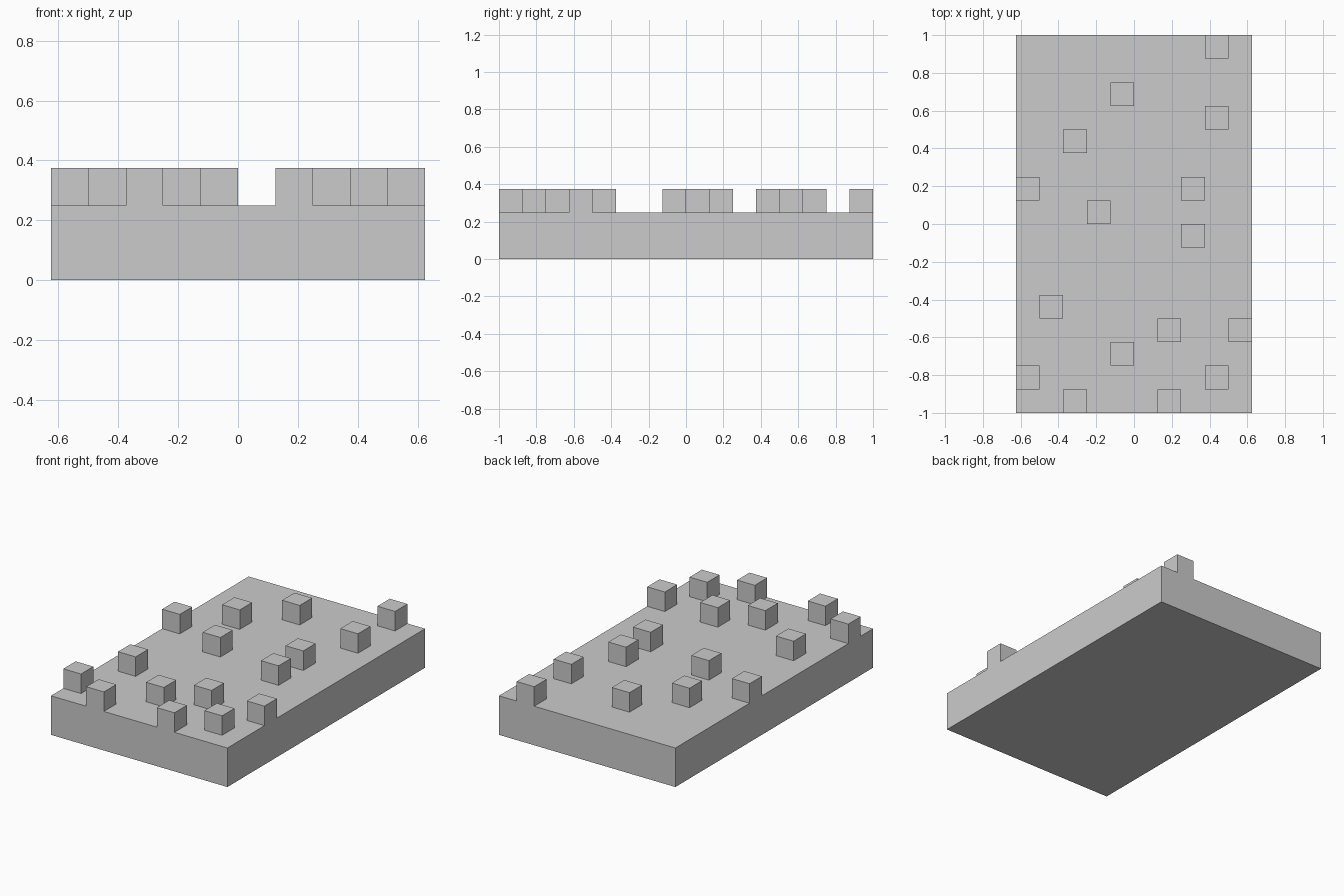
import bpy, bmesh
from mathutils import Matrix, Vector

if "Cube" in bpy.data.objects:
    bpy.data.objects.remove(bpy.data.objects["Cube"])

U = 0.125                      # grid unit: stud width and height
NX, NY = 10, 16                # plate size in units
BASE = 2 * U                   # plate thickness
# stud positions as (column, row) from the front left corner
STUDS = {(8, 15), (4, 13), (8, 12), (2, 11), (0, 9), (7, 9), (3, 8), (7, 7),
         (1, 4), (6, 3), (9, 3), (4, 2), (0, 1), (8, 1), (2, 0), (6, 0)}

bm = bmesh.new()


def raise_faces(faces, dz):
    """Extrude faces vertically by dz."""
    new = bmesh.ops.extrude_face_region(bm, geom=faces)["geom"]
    verts = [v for v in new if isinstance(v, bmesh.types.BMVert)]
    bmesh.ops.translate(bm, verts=verts, vec=Vector((0, 0, dz)))


# plate: gridded sheet thickened upwards from the ground
bmesh.ops.create_grid(bm, x_segments=NX, y_segments=NY, size=1,
                      matrix=Matrix.Diagonal((NX * U / 2, NY * U / 2, 1, 1)))
raise_faces(bm.faces[:], BASE)
bmesh.ops.dissolve_faces(bm, faces=[f for f in bm.faces
                                    if all(v.co.z < 0.001 for v in f.verts)])

# studs: chosen cells of the plate's top pulled up one unit
top = [f for f in bm.faces if all(v.co.z > BASE - 0.001 for v in f.verts)]
for f in top:
    c = f.calc_center_median()
    if (int(c.x / U + NX / 2), int(c.y / U + NY / 2)) in STUDS:
        raise_faces([f], U)

bmesh.ops.recalc_face_normals(bm, faces=bm.faces[:])
mesh = bpy.data.meshes.new("studded_plate")
bm.to_mesh(mesh)
bm.free()
bpy.context.collection.objects.link(bpy.data.objects.new("studded_plate", mesh))
